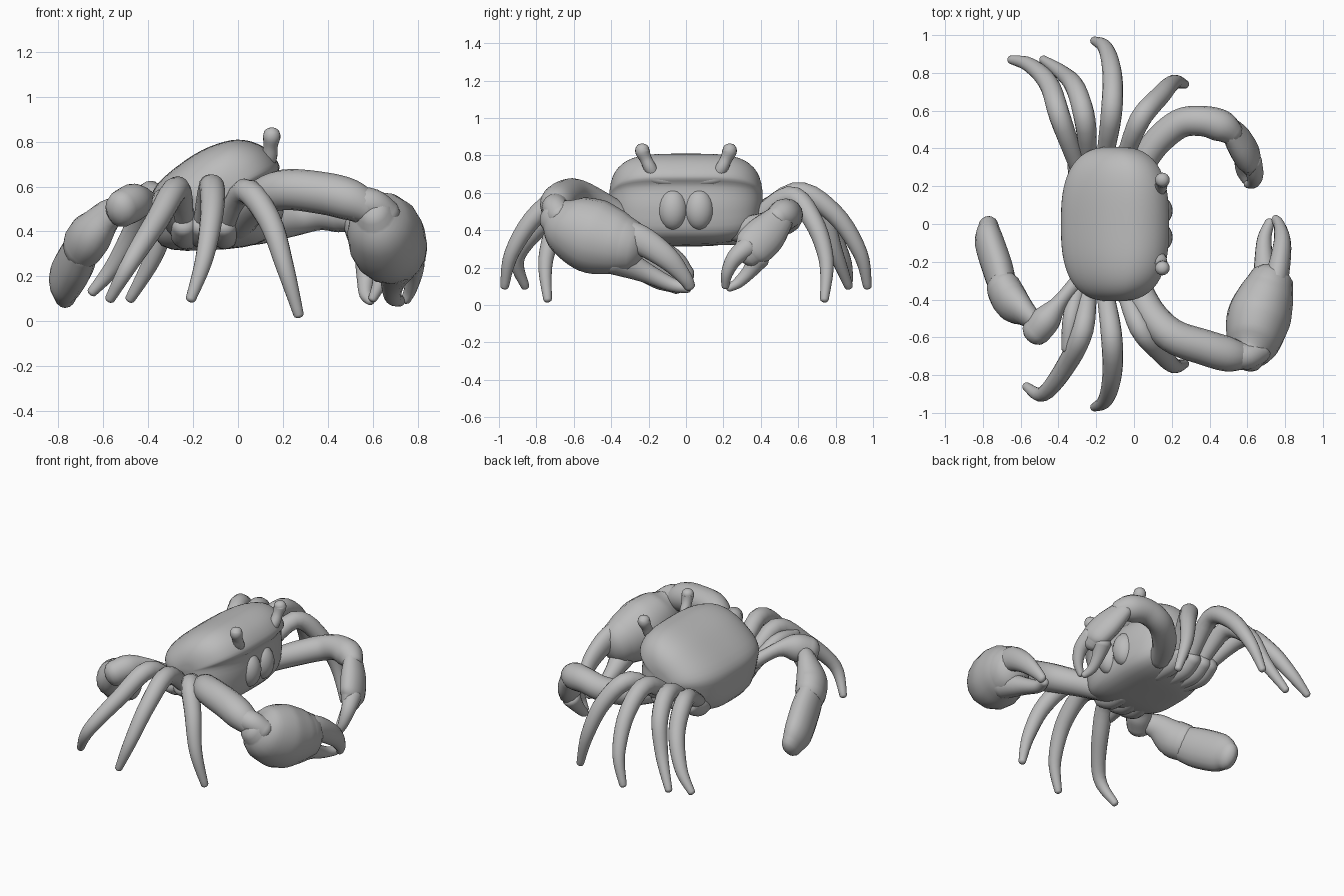
import bpy, bmesh, math
from mathutils import Vector

cube = bpy.data.objects.get("Cube")
if cube:
    bpy.data.objects.remove(cube)

shell = bpy.data.materials.new("shell grey")
shell.use_nodes = True
grey = (0.5, 0.5, 0.5, 1)
shell.diffuse_color = grey
shell.node_tree.nodes["Principled BSDF"].inputs["Base Color"].default_value = grey


def skin(name, rings):
    """Join matching rings of points into a closed smooth skin."""
    bm = bmesh.new()
    loops = [[bm.verts.new(p) for p in ring] for ring in rings]
    n = len(loops[0])
    for a, b in zip(loops, loops[1:]):
        for i in range(n):
            j = (i + 1) % n
            bm.faces.new((a[i], a[j], b[j], b[i]))
    bm.faces.new(loops[0])
    bm.faces.new(loops[-1])
    bmesh.ops.recalc_face_normals(bm, faces=bm.faces)
    mesh = bpy.data.meshes.new(name)
    bm.to_mesh(mesh)
    bm.free()
    mesh.materials.append(shell)
    mesh.polygons.foreach_set("use_smooth", [True] * len(mesh.polygons))
    ob = bpy.data.objects.new(name, mesh)
    bpy.context.collection.objects.link(ob)
    return ob


def smooth_path(pts, steps=5, closed=False):
    """Catmull-Rom interpolation through points of any dimension."""
    pts = [Vector(p) for p in pts]
    n = len(pts)
    at = (lambda i: pts[i % n]) if closed else (lambda i: pts[max(0, min(n - 1, i))])
    out = []
    for i in range(n if closed else n - 1):
        a, b, c, d = (at(i + k) for k in (-1, 0, 1, 2))
        for s in range(steps):
            t = s / steps
            out.append(b + (c - a) * (t / 2) + (2 * a - 5 * b + 4 * c - d) * (t * t / 2)
                       + (3 * b - a - 3 * c + d) * (t ** 3 / 2))
    return out if closed else out + [pts[-1]]


def limb(name, pts, flat=1.0, axis=(1, 0, 0), sides=16):
    """Rounded tube through (x, y, z, radius); flat scales it along axis."""
    path = smooth_path(pts)
    centre = [Vector(p[:3]) for p in path]
    radius = [p[3] for p in path]
    last = len(path) - 1
    rings = []

    def ring(i, shift, scale):
        t = (centre[min(i + 1, last)] - centre[max(i - 1, 0)]).normalized()
        u = Vector(axis)
        u = (u - t * u.dot(t)).normalized()
        v = t.cross(u)
        r = radius[i] * scale
        rings.append([centre[i] + t * shift * radius[i] + u * math.cos(a) * r * flat
                      + v * math.sin(a) * r
                      for a in (math.tau * k / sides for k in range(sides))])

    dome = [math.radians(d) for d in (80, 55, 28)]
    for a in dome:
        ring(0, -math.sin(a) * 0.7, math.cos(a))
    for i in range(last + 1):
        ring(i, 0, 1)
    for a in reversed(dome):
        ring(last, math.sin(a) * 0.7, math.cos(a))
    return skin(name, rings)


def ball(name, loc, size):
    x, y, z = loc
    rings = []
    for k in range(1, 12):
        a = math.pi * k / 12
        rings.append([(x + size[0] * math.sin(a) * math.cos(b),
                       y + size[1] * math.sin(a) * math.sin(b),
                       z + size[2] * math.cos(a))
                      for b in (math.tau * j / 20 for j in range(20))])
    return skin(name, rings)


# Body: side profile swept across the width, rounded at the flanks,
# with the belly narrowing toward the rear
profile = smooth_path([(-.34, .335), (-.385, .5), (-.36, .61), (-.2, .74), (-.06, .8),
                       (.04, .805), (.13, .765), (.185, .69), (.16, .63), (.165, .5),
                       (.12, .36), (-.1, .318)], 4, True)
mid = Vector((-.1, .56))


def body_point(p, s):
    x = mid.x + (p.x - mid.x) * (1 - abs(s) ** 2.8) ** .38
    z = mid.y + (p.y - mid.y) * (1 - abs(s) ** 4) ** .38
    taper = 1 - 2 * max(0, .55 - z) * max(0, .1 - x)
    return x, s * .41 * taper, z


skin("carapace", [[body_point(p, -math.cos(math.pi * k / 32)) for p in profile]
                  for k in range(1, 32)])

# Face: mouth plates, brow ridges, eye stalks
for side, y in (("right", -1), ("left", 1)):
    ball(side + "_mouth_plate", (.13, y * .07, .51), (.075, .08, .11))
    limb(side + "_brow", [(.14, y * .03, .665, .025), (.145, y * .12, .67, .03),
                          (.135, y * .2, .685, .03), (.08, y * .27, .69, .02)])
    limb(side + "_eye_stalk", [(.12, y * .16, .68, .03), (.14, y * .19, .73, .034),
                               (.145, y * .215, .78, .032), (.15, y * .232, .82, .039),
                               (.15, y * .232, .838, .036)])

# Walking legs: hip, knee, shin, ankle, tip, with a thick joint under the body
leg_radii = (.043, .056, .052, .04, .023)


def leg(name, pts, y=1):
    limb(name, [(p[0], y * p[1], p[2], r) for p, r in zip(pts, leg_radii)])
    x = pts[0][0]
    limb(name + "_hip", [(x * .9, y * .16, .37, .05), (x, y * .28, .385, .06),
                         (x, y * .37, .43, .055)])


front_leg = [(-.06, .32, .41), (.03, .55, .58), (.14, .68, .45), (.21, .75, .24), (.27, .74, .03)]
middle_leg = [(-.16, .32, .41), (-.12, .58, .6), (-.115, .79, .49), (-.15, .93, .28),
              (-.21, .97, .1)]
for side, y in (("right", -1), ("left", 1)):
    leg(side + "_front_leg", front_leg, y)
    leg(side + "_middle_leg", middle_leg, y)
leg("right_rear_leg", [(-.24, .32, .42), (-.27, .56, .59), (-.36, .75, .45),
                       (-.48, .9, .26), (-.57, .86, .1)], -1)
leg("left_rear_leg", [(-.24, .32, .42), (-.26, .55, .58), (-.31, .72, .48),
                      (-.38, .8, .28), (-.48, .87, .1)])
leg("left_hind_leg", [(-.29, .28, .42), (-.39, .56, .57), (-.45, .74, .43),
                      (-.55, .84, .25), (-.65, .87, .13)])
limb("right_hind_stump", [(-.28, -.3, .42, .04), (-.33, -.48, .54, .045),
                          (-.35, -.66, .53, .035)])

# Hind paddle limb
limb("paddle_upper", [(-.28, -.28, .45, .045), (-.39, -.41, .53, .045), (-.46, -.5, .53, .085),
                      (-.52, -.57, .5, .085)], .9)
limb("paddle_middle", [(-.5, -.54, .51, .05), (-.58, -.47, .47, .08), (-.65, -.41, .39, .115),
                       (-.69, -.34, .34, .115)], .8)
limb("paddle_blade", [(-.69, -.35, .34, .11), (-.72, -.24, .27, .125), (-.765, -.1, .19, .12),
                      (-.77, -.03, .14, .09)], .65)

# Large right claw
limb("large_claw_arm", [(0, -.28, .43, .07), (.08, -.46, .53, .08), (.2, -.59, .585, .09),
                        (.38, -.655, .57, .094), (.5, -.69, .54, .092), (.58, -.7, .5, .07)],
     axis=(0, 0, 1))
limb("large_claw_wrist", [(.52, -.69, .52, .08), (.6, -.7, .52, .07), (.66, -.67, .47, .07)],
     axis=(0, 0, 1))
limb("large_claw_palm", [(.61, -.7, .48, .1), (.63, -.63, .43, .165), (.66, -.5, .37, .2),
                         (.7, -.38, .335, .175), (.72, -.32, .32, .15)], .85)
limb("large_claw_upper_finger", [(.73, -.36, .37, .1), (.765, -.24, .345, .08),
                                 (.785, -.1, .25, .062), (.77, -.01, .15, .04),
                                 (.75, .02, .1, .03)], .75)
limb("large_claw_lower_finger", [(.71, -.38, .25, .09), (.69, -.22, .175, .055),
                                 (.69, -.08, .11, .038), (.72, .01, .09, .026)])

# Small left claw
limb("small_claw_arm", [(.02, .27, .4, .065), (.11, .42, .42, .075), (.24, .53, .455, .078),
                        (.36, .545, .485, .08), (.46, .52, .48, .085), (.52, .48, .46, .065)],
     axis=(0, 0, 1))
limb("small_claw_palm", [(.51, .5, .46, .08), (.56, .43, .38, .108), (.6, .36, .31, .108),
                         (.61, .33, .28, .085)], .65)
limb("small_claw_upper_finger", [(.62, .33, .31, .058), (.64, .26, .25, .045),
                                 (.63, .22, .17, .032), (.6, .21, .1, .02)])
limb("small_claw_lower_finger", [(.58, .39, .25, .058), (.57, .34, .18, .04),
                                 (.57, .28, .12, .03), (.59, .23, .09, .02)])
